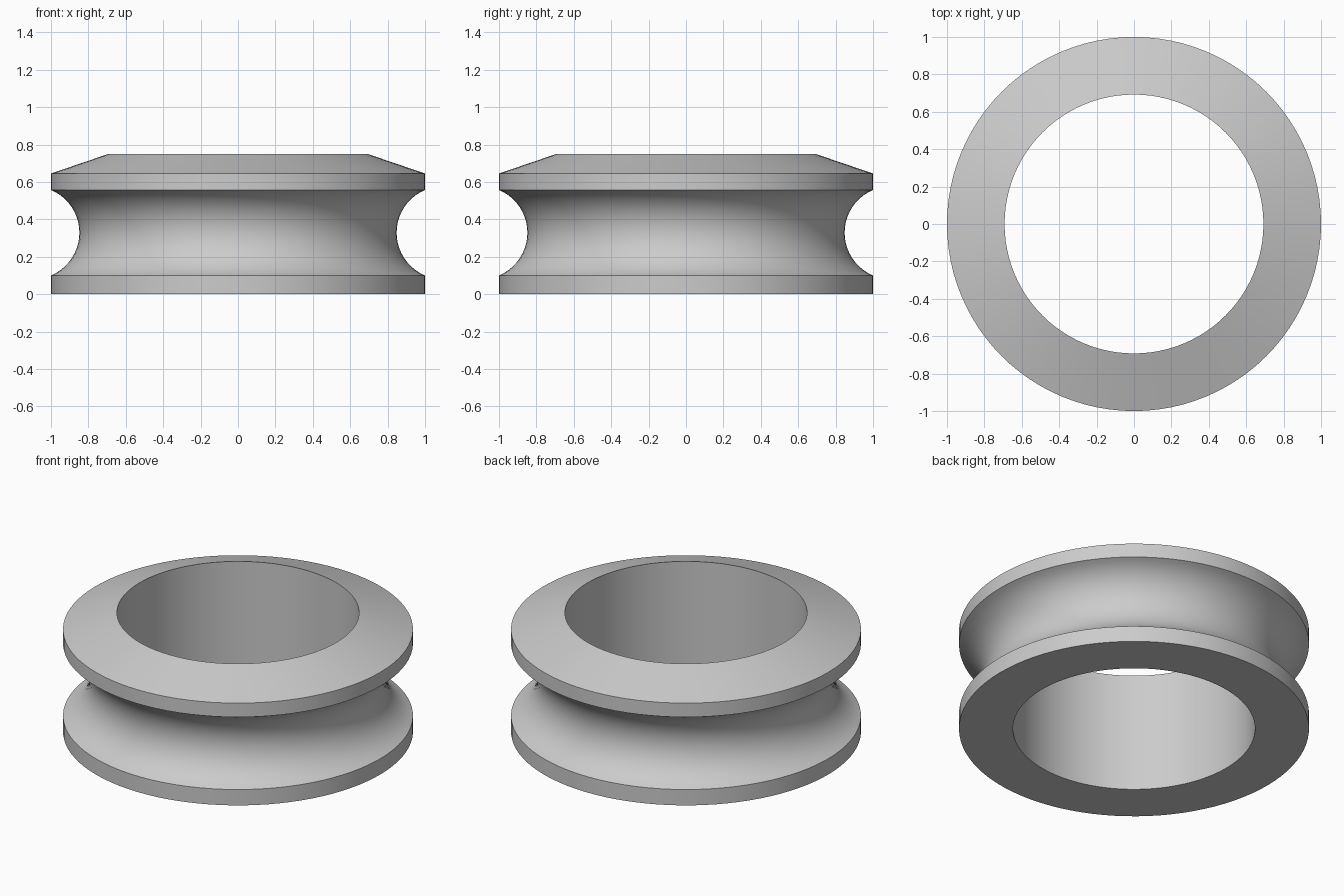
import bpy
import bmesh
from math import asin, cos, sin, pi, radians

cube = bpy.data.objects.get("Cube")
if cube:
    bpy.data.objects.remove(cube, do_unlink=True)

SIDES = 96
BORE, RIM = 0.692, 1.0
TOP, SHOULDER = 0.75, 0.645
GROOVE_LOW, GROOVE_HIGH, GROOVE_DEPTH = 0.1, 0.557, 0.152
ARC_STEPS = 20


def groove_arc():
    """Circular arc cut into the rim, from its lower to its upper edge."""
    half = (GROOVE_HIGH - GROOVE_LOW) / 2
    radius = (half ** 2 + GROOVE_DEPTH ** 2) / (2 * GROOVE_DEPTH)
    centre = RIM - GROOVE_DEPTH + radius
    middle = GROOVE_LOW + half
    reach = asin(half / radius)
    for i in range(ARC_STEPS + 1):
        a = reach * (2 * i / ARC_STEPS - 1)
        yield centre - radius * cos(a), middle + radius * sin(a)


# Plain grey finish
grey = bpy.data.materials.new("plain grey")
grey.use_nodes = True
colour = (0.6, 0.6, 0.6, 1)
grey.diffuse_color = colour
grey.node_tree.nodes["Principled BSDF"].inputs["Base Color"].default_value = colour

# Closed cross-section: base, lower rim, groove, upper rim, sloped top, bore
profile = [(BORE, 0), (RIM, 0), *groove_arc(), (RIM, SHOULDER), (BORE, TOP)]

# Grooved ring, turned around the z axis
bm = bmesh.new()
rings = []
for i in range(SIDES):
    a = 2 * pi * i / SIDES
    rings.append([bm.verts.new((r * cos(a), r * sin(a), z)) for r, z in profile])
for i, ring in enumerate(rings):
    following = rings[(i + 1) % SIDES]
    for j in range(len(profile)):
        k = (j + 1) % len(profile)
        bm.faces.new((ring[j], following[j], following[k], ring[k]))
bmesh.ops.recalc_face_normals(bm, faces=bm.faces[:])

mesh = bpy.data.meshes.new("grooved_ring")
bm.to_mesh(mesh)
bm.free()
mesh.materials.append(grey)
ring_object = bpy.data.objects.new("grooved_ring", mesh)
bpy.context.collection.objects.link(ring_object)

# Smooth shading with crisp rim edges
bpy.ops.object.select_all(action="DESELECT")
ring_object.select_set(True)
bpy.context.view_layer.objects.active = ring_object
bpy.ops.object.shade_smooth_by_angle(angle=radians(15))
